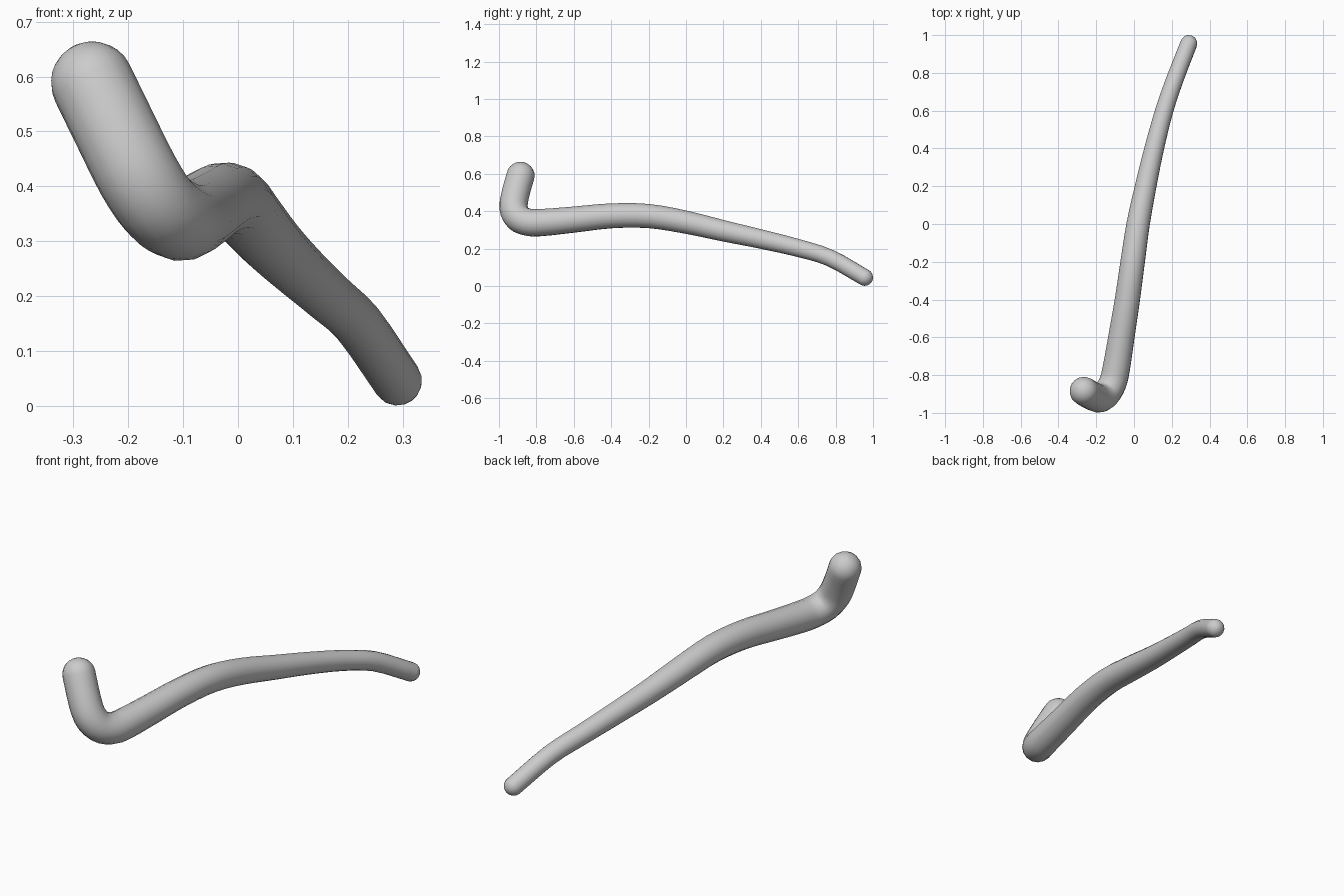
import bpy, math
from mathutils import Vector

if "Cube" in bpy.data.objects:
    bpy.data.objects.remove(bpy.data.objects["Cube"])

# Centre line of the bent rod: x, y, z, radius
path = [
    (-0.265, -0.885, 0.588, 0.076), (-0.222, -0.910, 0.500, 0.076),
    (-0.182, -0.922, 0.420, 0.076), (-0.146, -0.898, 0.365, 0.075),
    (-0.112, -0.840, 0.340, 0.074), (-0.093, -0.760, 0.340, 0.073),
    (-0.067, -0.600, 0.355, 0.070), (-0.035, -0.400, 0.375, 0.067),
    (-0.007, -0.200, 0.374, 0.065), (0.022, 0.000, 0.341, 0.062),
    (0.062, 0.200, 0.295, 0.057), (0.107, 0.400, 0.251, 0.052),
    (0.160, 0.600, 0.203, 0.048), (0.218, 0.770, 0.150, 0.046),
    (0.290, 0.955, 0.046, 0.045),
]
pts = [Vector(p) for p in path]


def smooth(p, steps=3):
    """Catmull-Rom resampling of the path."""
    q = [2 * p[0] - p[1]] + p + [2 * p[-1] - p[-2]]
    out = []
    for i in range(1, len(q) - 2):
        a, b, c, d = q[i - 1:i + 3]
        for s in range(steps):
            t = s / steps
            out.append(0.5 * (2 * b + (c - a) * t + (2 * a - 5 * b + 4 * c - d) * t * t
                              + (3 * b - a - 3 * c + d) * t ** 3))
    return out + [p[-1]]


def round_end(end, before, n=7):
    """Points that close the tube with a hemisphere."""
    axis = (end.xyz - before.xyz).normalized()
    r = end.w
    res = []
    for k in range(1, n + 1):
        a = math.pi / 2 * k / n
        c = end.xyz + axis * r * math.sin(a)
        res.append(Vector((*c, max(r * math.cos(a), 1e-4))))
    return res


line = smooth(pts)
line = round_end(line[0], line[1])[::-1] + line + round_end(line[-1], line[-2])

# Tube swept along the line
cu = bpy.data.curves.new("bent_rod", 'CURVE')
cu.dimensions = '3D'
cu.bevel_depth = 1.0
cu.bevel_resolution = 6
cu.use_fill_caps = True
sp = cu.splines.new('POLY')
sp.points.add(len(line) - 1)
for p, v in zip(sp.points, line):
    p.co = (*v.xyz, 1)
    p.radius = v.w
rod = bpy.data.objects.new("bent_rod", cu)
bpy.context.collection.objects.link(rod)
bpy.context.view_layer.objects.active = rod
rod.select_set(True)
bpy.ops.object.convert(target='MESH')
bpy.ops.object.shade_smooth()
